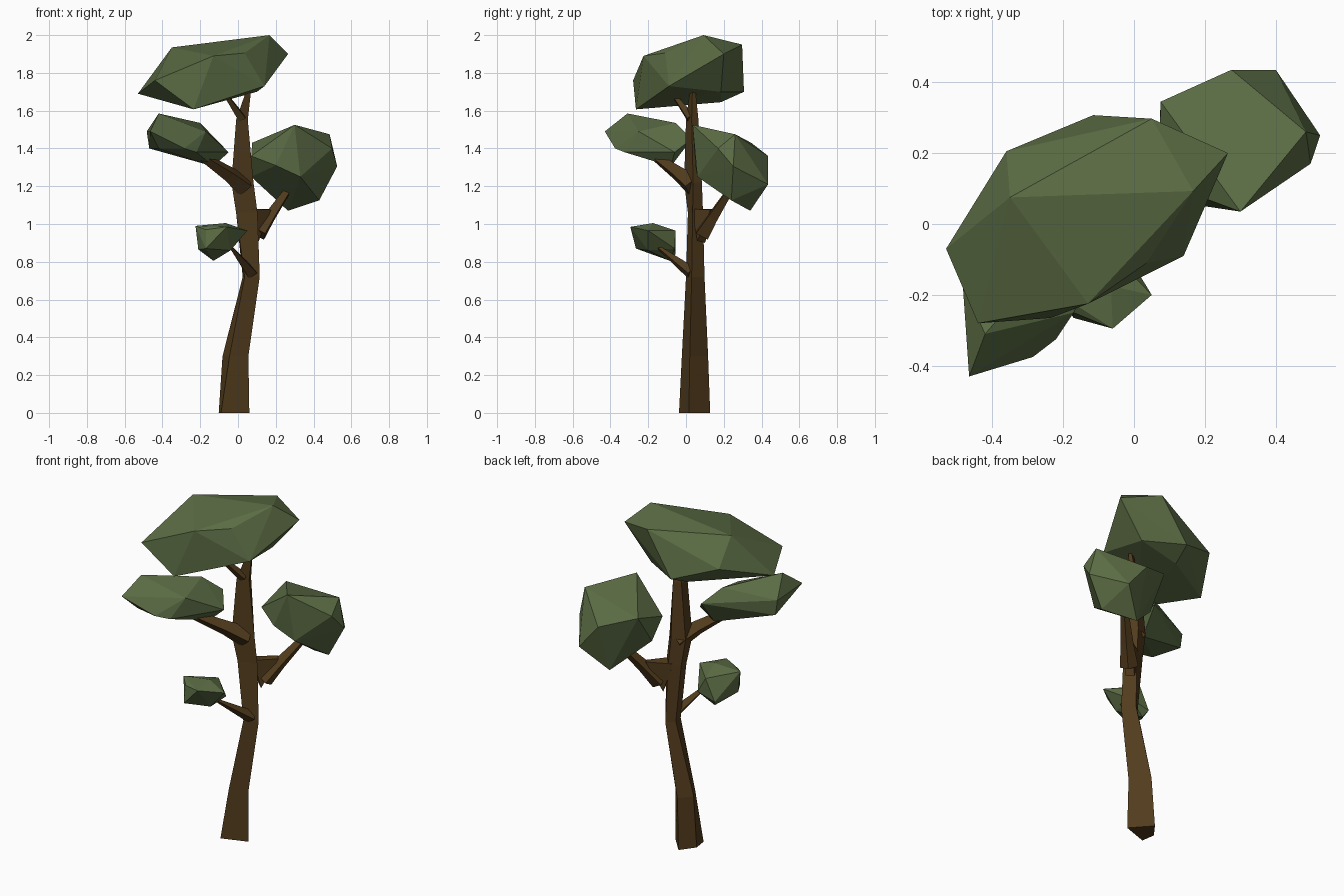
import bpy, bmesh, math
from mathutils import Vector


def material(name, rgb):
    m = bpy.data.materials.new(name)
    m.diffuse_color = (*rgb, 1)
    return m


BARK = material("bark brown", (0.085, 0.045, 0.012))
LEAF = material("leaf green", (0.105, 0.150, 0.058))


def finish(name, bm, mat):
    bmesh.ops.recalc_face_normals(bm, faces=bm.faces)
    me = bpy.data.meshes.new(name)
    bm.to_mesh(me)
    bm.free()
    me.materials.append(mat)
    ob = bpy.data.objects.new(name, me)
    bpy.context.collection.objects.link(ob)
    return ob


def loft(name, rings):
    """Closed flat-sided tube through rings of points."""
    bm = bmesh.new()
    rings = [[bm.verts.new(p) for p in ring] for ring in rings]
    n = len(rings[0])
    for lo, hi in zip(rings, rings[1:]):
        for k in range(n):
            j = (k + 1) % n
            bm.faces.new((lo[k], lo[j], hi[j], hi[k]))
    bm.faces.new(rings[0][::-1])
    bm.faces.new(rings[-1])
    return finish(name, bm, BARK)


def limb(name, path, sides=4):
    """Tapered branch through (x, y, z, radius) stations."""
    pts = [Vector(p[:3]) for p in path]
    rings = []
    for i, p in enumerate(pts):
        d = pts[min(i + 1, len(pts) - 1)] - pts[max(i - 1, 0)]
        q = d.to_track_quat('Z', 'Y')
        angles = [2 * math.pi * k / sides for k in range(sides)]
        rings.append([p + q @ Vector((math.cos(a), math.sin(a), 0)) * path[i][3] for a in angles])
    return loft(name, rings)


def clump(name, pts, mat=LEAF):
    """Faceted mass: convex hull of its corner points."""
    bm = bmesh.new()
    for p in pts:
        bm.verts.new(p)
    bmesh.ops.convex_hull(bm, input=bm.verts)
    bmesh.ops.delete(bm, geom=[v for v in bm.verts if not v.link_faces], context='VERTS')
    return finish(name, bm, mat)


# Trunk: irregular four-sided sections (height, then front, right, back, left corners)
sections = [
    (0.00, (-0.090, -0.037), (0.060, 0.015), (-0.040, 0.128), (-0.102, 0.045)),
    (0.30, (-0.045, -0.022), (0.055, 0.020), (-0.025, 0.117), (-0.082, 0.045)),
    (0.72, (0.035, 0.000), (0.115, 0.030), (0.068, 0.098), (0.025, 0.060)),
    (1.06, (-0.010, 0.010), (0.103, 0.035), (0.055, 0.090), (-0.010, 0.060)),
    (1.22, (-0.035, -0.010), (0.082, 0.038), (0.040, 0.084), (-0.035, 0.055)),
    (1.55, (-0.010, 0.000), (0.052, 0.030), (0.040, 0.066), (-0.005, 0.050)),
    (1.76, (0.062, 0.028), (0.075, 0.035), (0.068, 0.045), (0.060, 0.038))]
loft("trunk", [[(x, y, s[0]) for x, y in s[1:]] for s in sections])

# Branches
limb("left_branch", [(0.03, 0.04, 1.20, 0.06), (-0.05, -0.04, 1.265, 0.042),
                     (-0.24, -0.21, 1.39, 0.018)])
clump("right_branch_web", [(0.04, 0.03, 1.07), (0.03, 0.08, 1.07), (0.08, 0.03, 1.08),
                           (0.175, 0.13, 1.075), (0.155, 0.16, 1.08),
                           (0.11, 0.06, 0.91), (0.08, 0.10, 0.90)], BARK)
limb("right_branch", [(0.11, 0.09, 0.95, 0.05), (0.17, 0.145, 1.04, 0.036),
                      (0.265, 0.235, 1.18, 0.022)])
limb("small_branch", [(0.07, 0.03, 0.74, 0.036), (-0.04, -0.15, 0.88, 0.009)])
limb("top_twig", [(0.02, 0.025, 1.56, 0.028), (-0.07, -0.07, 1.69, 0.012)])

# Leaf masses
clump("top_canopy", [
    (-0.53, -0.07, 1.69), (-0.35, 0.075, 1.935), (0.167, 0.093, 2.0),
    (0.265, 0.20, 1.90), (0.05, 0.297, 1.95), (-0.115, 0.307, 1.70),
    (-0.36, 0.205, 1.785), (-0.44, -0.28, 1.76), (-0.13, -0.225, 1.89),
    (0.035, -0.11, 1.905), (0.14, -0.09, 1.73), (-0.235, -0.265, 1.607),
    (0.10, 0.185, 1.70), (-0.14, 0.185, 1.645)])
clump("left_leaves", [
    (-0.465, -0.43, 1.49), (-0.42, -0.31, 1.585), (-0.285, -0.375, 1.40),
    (-0.22, -0.325, 1.38), (-0.17, -0.25, 1.49), (-0.483, -0.17, 1.49),
    (-0.47, -0.17, 1.40), (-0.20, -0.055, 1.535), (-0.05, -0.06, 1.38),
    (-0.13, -0.08, 1.305), (-0.42, -0.345, 1.40), (-0.12, 0.03, 1.45)])
clump("right_leaves", [
    (0.30, 0.035, 1.525), (0.485, 0.26, 1.475), (0.498, 0.17, 1.40),
    (0.525, 0.25, 1.305), (0.43, 0.24, 1.125), (0.40, 0.435, 1.21),
    (0.275, 0.435, 1.36), (0.265, 0.34, 1.07), (0.075, 0.345, 1.43),
    (0.07, 0.12, 1.36), (0.20, 0.05, 1.31), (0.33, 0.06, 1.25),
    (0.07, 0.22, 1.25)])
clump("small_leaves", [
    (-0.06, -0.295, 0.985), (0.05, -0.20, 0.965), (-0.065, -0.175, 1.005),
    (-0.225, -0.19, 0.99), (-0.17, -0.25, 0.97), (-0.21, -0.19, 0.865),
    (-0.17, -0.265, 0.87), (-0.13, -0.085, 0.805), (-0.04, -0.20, 0.86),
    (-0.09, -0.055, 0.965), (-0.15, -0.055, 0.84), (-0.035, -0.06, 0.87)])
